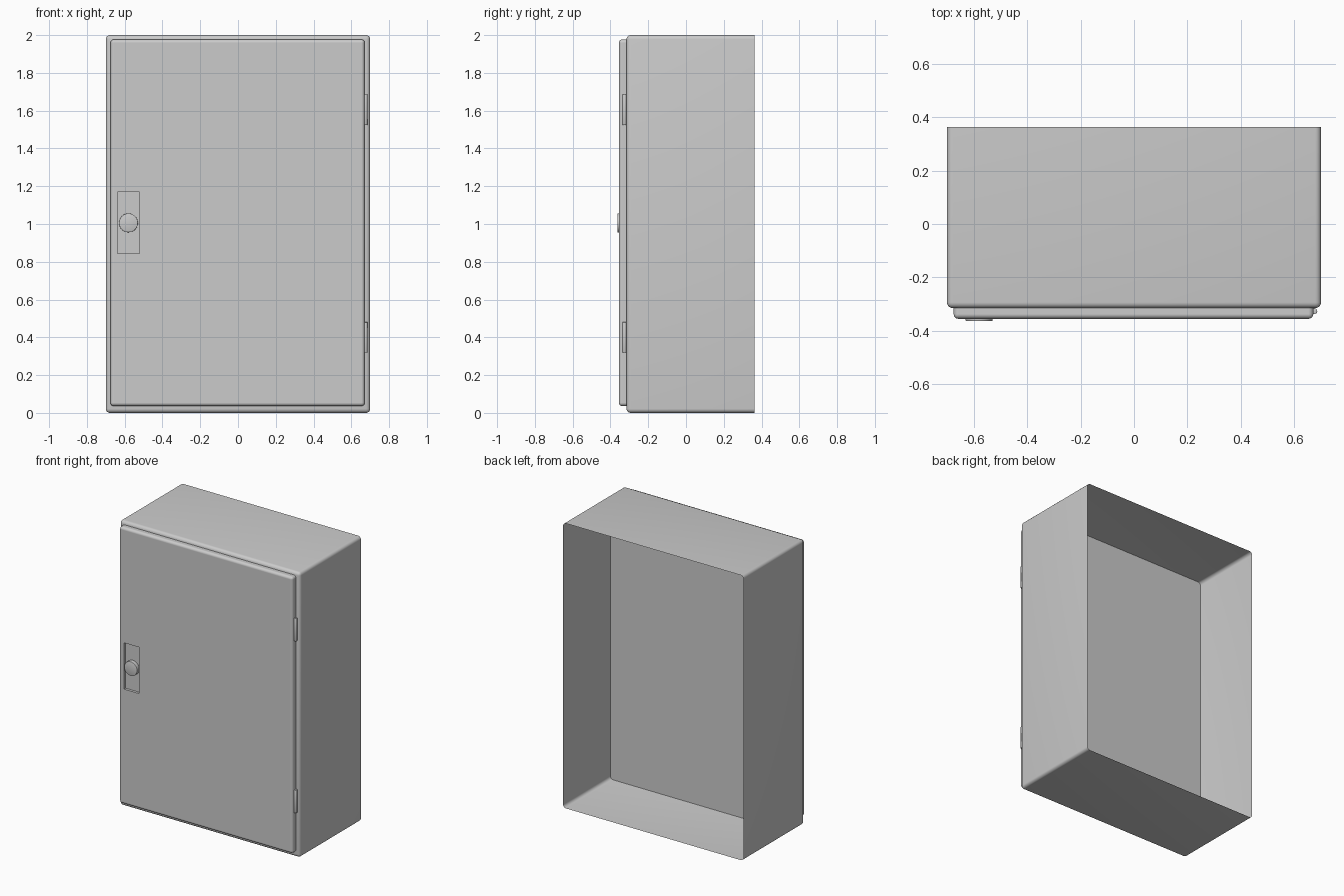
import bpy, bmesh
from math import radians
from mathutils import Matrix, Vector

if "Cube" in bpy.data.objects:
    bpy.data.objects.remove(bpy.data.objects["Cube"])


def smooth(ob):
    bpy.ops.object.select_all(action='DESELECT')
    ob.select_set(True)
    bpy.context.view_layer.objects.active = ob
    bpy.ops.object.shade_smooth_by_angle(angle=radians(35))


def finish(name, bm):
    bmesh.ops.recalc_face_normals(bm, faces=bm.faces)
    mesh = bpy.data.meshes.new(name)
    bm.to_mesh(mesh)
    bm.free()
    ob = bpy.data.objects.new(name, mesh)
    bpy.context.collection.objects.link(ob)
    smooth(ob)
    return ob


def block(name, lo, hi, radius=0.0, open_back=False):
    """Box between two corners; rounds every edge except those of the back face."""
    bm = bmesh.new()
    bmesh.ops.create_cube(bm, size=1)
    for v in bm.verts:
        v.co = Vector([(a + b) / 2 + c * (b - a) for a, b, c in zip(lo, hi, v.co)])

    def at_back(item):
        return all(abs(v.co.y - hi[1]) < 1e-5 for v in item.verts)

    if radius:
        bmesh.ops.bevel(bm, geom=[e for e in bm.edges if not at_back(e)], offset=radius,
                        segments=5, profile=0.5, affect='EDGES')
    if open_back:
        bmesh.ops.delete(bm, geom=[f for f in bm.faces if at_back(f)], context='FACES_ONLY')
    return finish(name, bm)


def cylinder(name, center, radius, length, axis, bevel, sides=40):
    bm = bmesh.new()
    rot = Matrix.Rotation(radians(90), 4, 'X') if axis == 'Y' else Matrix.Identity(4)
    bmesh.ops.create_cone(bm, cap_ends=True, segments=sides, radius1=radius,
                          radius2=radius, depth=length,
                          matrix=Matrix.Translation(center) @ rot)
    rims = [e for e in bm.edges if any(len(f.verts) > 4 for f in e.link_faces)]
    bmesh.ops.bevel(bm, geom=rims, offset=bevel, segments=2, profile=0.5, affect='EDGES')
    return finish(name, bm)


# Cabinet shell, open at the back
block("cabinet_shell", (-0.70, -0.315, 0), (0.70, 0.363, 2), 0.022, open_back=True)

# Inner panel closing the open compartment, corners rounded to follow the shell
bm = bmesh.new()
bmesh.ops.create_grid(bm, x_segments=1, y_segments=1, size=1,
                      matrix=Matrix.Translation((0, -0.16, 1)) @
                      Matrix.Rotation(radians(90), 4, 'X') @
                      Matrix.Diagonal((0.6995, 0.9995, 1, 1)))
bmesh.ops.bevel(bm, geom=bm.verts[:], offset=0.023, segments=5, profile=0.5,
                affect='VERTICES')
finish("inner_panel", bm)

# Door with a shallow pocket for the lock
door = block("door", (-0.675, -0.355, 0.036), (0.671, -0.314, 1.977), 0.018)
cutter = block("lock_pocket_cutter", (-0.637, -0.40, 0.845), (-0.521, -0.337, 1.17))
cutter.hide_render = True
cut = door.modifiers.new("lock_pocket", 'BOOLEAN')
cut.operation = 'DIFFERENCE'
cut.solver = 'EXACT'
cut.object = cutter
bpy.context.view_layer.objects.active = door
bpy.ops.object.modifier_apply(modifier=cut.name)
bpy.data.objects.remove(cutter)
smooth(door)
flat = door.modifiers.new("flat_faces", 'WEIGHTED_NORMAL')
flat.weight = 100
flat.keep_sharp = True

# Round lock knob
cylinder("lock_knob", (-0.580, -0.348, 1.006), 0.05, 0.030, 'Y', 0.002)

# Two hinge barrels along the door's right edge
for label, z in (("lower", 0.40), ("upper", 1.605)):
    cylinder(label + "_hinge", (0.675, -0.326, z), 0.011, 0.16, 'Z', 0.001, sides=24)
